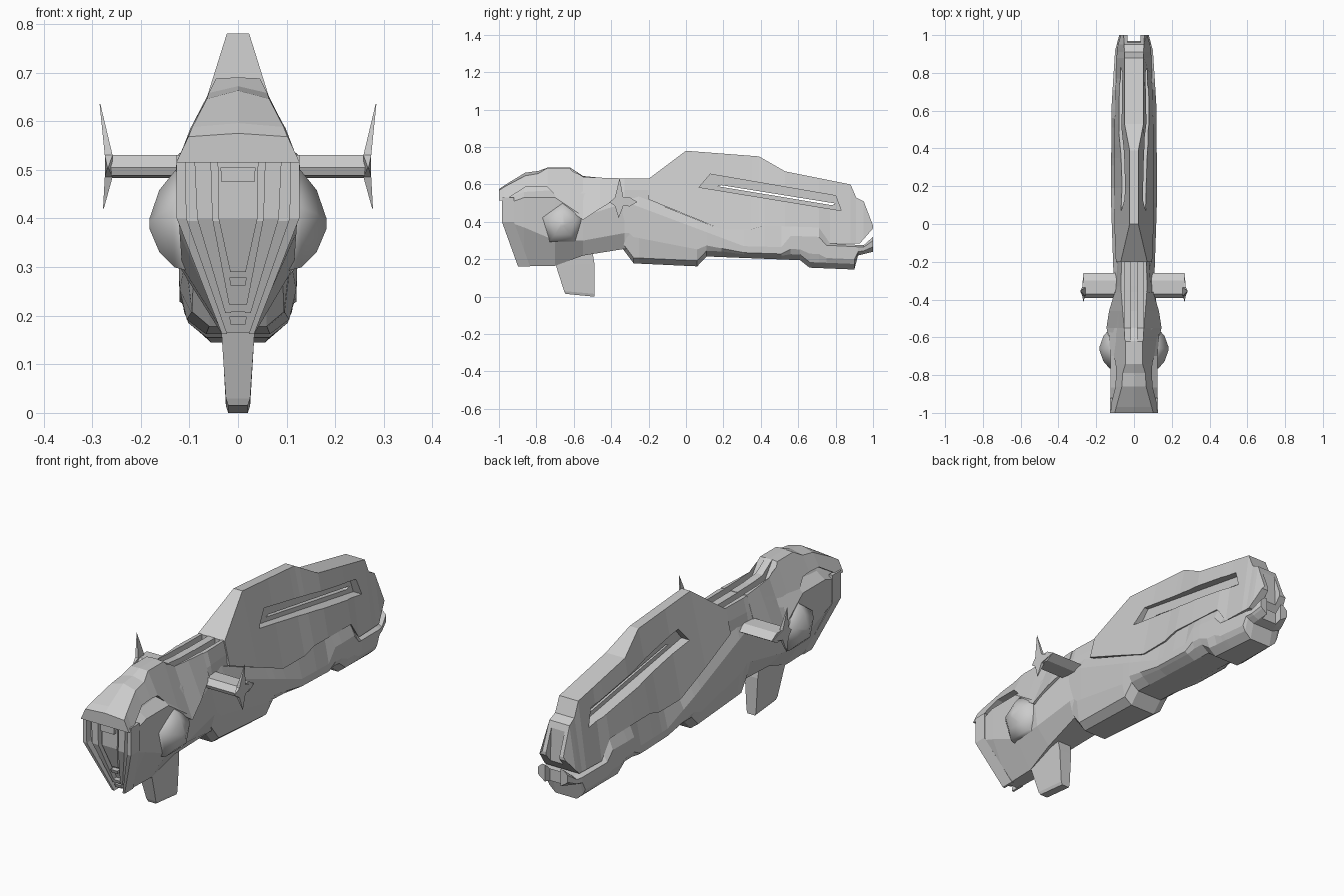
import bpy, bmesh, math

if "Cube" in bpy.data.objects:
    bpy.data.objects.remove(bpy.data.objects["Cube"])


def skin(name, rings, mirror=False):
    """Closed solid through a list of equally long point rings."""
    bm = bmesh.new()
    vs = [[bm.verts.new(p) for p in r] for r in rings]
    n = len(rings[0])
    for a, b in zip(vs, vs[1:]):
        for i in range(n):
            j = (i + 1) % n
            bm.faces.new((a[i], a[j], b[j], b[i]))
    bm.faces.new(vs[0])
    bm.faces.new(vs[-1])
    bmesh.ops.remove_doubles(bm, verts=bm.verts, dist=1e-4)
    bmesh.ops.recalc_face_normals(bm, faces=bm.faces)
    me = bpy.data.meshes.new(name)
    bm.to_mesh(me)
    bm.free()
    ob = bpy.data.objects.new(name, me)
    bpy.context.collection.objects.link(ob)
    if mirror:
        ob.modifiers.new("mirror", 'MIRROR')
    return ob


def section(y, half):
    """Full ring at station y from a right half outline, top to bottom."""
    return [(x, y, z) for x, z in half] + [(-x, y, z) for x, z in reversed(half)]


def at(curve, y):
    """Height or width of a polyline at y."""
    if y <= curve[0][0]:
        return curve[0][1]
    for (a, u), (b, v) in zip(curve, curve[1:]):
        if y <= b:
            return u + (v - u) * (y - a) / (b - a)
    return curve[-1][1]


def side_prism(name, yz, x0, x1):
    return skin(name, [[(x, y, z) for y, z in yz] for x in (x0, x1)])


def cut(ob, cutter):
    m = ob.modifiers.new("cut", 'BOOLEAN')
    m.object, m.operation, m.solver = cutter, 'DIFFERENCE', 'EXACT'
    bpy.context.view_layer.objects.active = ob
    bpy.ops.object.modifier_apply(modifier=m.name)
    cutter.hide_render = True
    bpy.data.objects.remove(cutter)


# Front body and neck
core = skin("front_body", [section(y, h) for y, h in [
    (-.95, [(.07, .56), (.10, .53), (.122, .50), (.122, .40), (.112, .395)]),
    (-.865, [(.05, .60), (.08, .56), (.125, .53), (.12, .37), (.03, .165)]),
    (-.70, [(.04, .64), (.075, .57), (.125, .53), (.115, .30), (.035, .165)]),
    (-.55, [(.05, .63), (.09, .55), (.135, .43), (.12, .30), (.05, .22)]),
    (-.33, [(.07, .632), (.088, .57), (.10, .50), (.108, .34), (.085, .255)]),
    (-.05, [(.06, .63), (.07, .57), (.078, .48), (.085, .34), (.08, .25)])]])

# Armoured hood with an arched lower edge
hood = skin("hood", [section(y, h) for y, h in [
    (-1.0, [(0, .575), (.102, .568), (.127, .515)]),
    (-.97, [(0, .596), (.094, .588), (.125, .515)]),
    (-.86, [(0, .663), (.064, .646), (.098, .585)]),
    (-.79, [(0, .672), (.060, .658), (.095, .588)]),
    (-.74, [(0, .69), (.045, .688), (.097, .585)]),
    (-.62, [(0, .69), (.045, .688), (.128, .46)]),
    (-.55, [(0, .645), (.052, .64), (.146, .41)]),
    (-.46, [(0, .636), (.060, .636), (.132, .47)]),
    (-.36, [(0, .634), (.068, .634), (.102, .53)])]])

# Upper rear hull, widest along its lower edge
top_z = [(-.2, .63), (0, .78), (.39, .75), (.53, .67), (.88, .60), (.91, .53), (.95, .51), (1, .38)]
low_z = [(-.25, .54), (.19, .36), (.35, .36), (.42, .38), (.71, .37), (.77, .285), (.93, .285), (1, .365)]
top_w = [(-.2, .07), (0, .023), (.39, .023), (.53, .05), (.9, .05), (1, .055)]
low_w = [(-.2, .096), (0, .104), (.4, .107), (.8, .095), (.93, .09), (1, .07)]
stations = sorted({y for c in (top_z, low_z) for y, _ in c} - {-.25})
upper = skin("upper_hull", [section(y, [
    (at(top_w, y), at(top_z, y)), (at(low_w, y), at(low_z, y))]) for y in stations])

# Twin channels along the neck
for s in (1, -1):
    for ob in (core, hood):
        cut(ob, side_prism("channel_cutter", [(-.63, .70), (-.55, .59), (-.17, .59), (-.10, .72)],
                           s * .018, s * .05))

# Side recesses and the thin slit through the hull
for s in (1, -1):
    cut(upper, side_prism("recess_cutter", [(.07, .585), (.13, .655), (.80, .54), (.83, .46)],
                          s * .025, s * .2))
cut(upper, side_prism("slit_cutter", [(.17, .590), (.19, .596), (.80, .498), (.78, .489)], -.2, .2))

# Lower rear hull with stepped ledge and stepped keel
ledge_in = [(-.34, .55), (-.25, .535), (.19, .36), (.35, .36), (.42, .38), (.71, .37),
            (.77, .285), (.95, .275), (1, .32)]
ledge_out = [(-.34, .51), (-.25, .48), (.31, .27), (.51, .265), (.56, .325), (.71, .32),
             (.75, .275), (.95, .265), (1, .30)]
keel = [(-.34, .258), (-.28, .178), (.06, .162), (.11, .215), (.61, .195), (.66, .155),
        (.90, .145), (.92, .22), (1, .24)]
width = [(-.34, .104), (-.2, .112), (.1, .121), (.6, .12), (.8, .108), (.92, .10), (1, .078)]
stations = sorted({y for c in (ledge_in, ledge_out, keel) for y, _ in c})
rings = []
for y in stations:
    w, k, o = at(width, y), at(keel, y), at(ledge_out, y)
    rings.append(section(y, [(w - .022, at(ledge_in, y)), (w, o),
                             (w, k + (o - k) * .45), (w * .88, k + .03 * min(1, (o - k) / .1)),
                             (w * .55, k)]))
lower = skin("lower_hull", rings)

# Notches in the stern
cut(upper, side_prism("stern_cutter", [(.975, .2), (.95, .7), (1.1, .7), (1.1, .2)], -.035, .035))
cut(lower, side_prism("stern_cutter", [(.965, .2), (.965, .7), (1.1, .7), (1.1, .2)], -.04, .04))

# Keel fin under the head
skin("keel_fin", [
    [(x * w, y, z) for x, y, z in [(-1, a, za), (1, a, za), (1, b, zb), (-1, b, zb)]]
    for w, a, za, b, zb in [(.037, -.72, .24, -.50, .24), (.034, -.695, .165, -.49, .18),
                            (.025, -.652, .03, -.49, .015), (.02, -.645, .015, -.49, 0)]])


# Grille ribs on the sloping front face
def face_y(z):
    return -.97 + max(0, .40 - z) * .36


def rib(name, spans, depth, mirror=True):
    skin(name, [[(a, face_y(z) - depth, z), (b, face_y(z) - depth, z),
                 (b, face_y(z) + .05, z), (a, face_y(z) + .05, z)] for a, b, z in spans], mirror)


rib("outer_rib", [(.108, .126, .53), (.106, .126, .40), (.022, .033, .162)], .014)
rib("inner_rib", [(.056, .090, .530), (.052, .084, .40), (.014, .026, .205)], .004)
rib("centre_plate", [(-.042, .042, .53), (-.040, .040, .40), (-.016, .016, .29)], -.006, False)
rib("brow_plate", [(-.036, .036, .505), (-.034, .034, .475)], .012, False)
for z in (.27, .215, .19):
    rib("grille_bar", [(-.018, .018, z + .008), (-.015, .015, z - .008)], .006, False)

# Side pods: five-sided domes with a shallow cap
pod = skin("side_pod", [
    [(x, -.66 + r * math.sin(math.tau * i / 5), .388 + r * math.cos(math.tau * i / 5)) for i in range(5)]
    for x, r in ((.09, .122), (.130, .110), (.162, .070), (.182, .012))], True)
bpy.ops.object.select_all(action='DESELECT')
pod.select_set(True)
bpy.context.view_layer.objects.active = pod
bpy.ops.object.shade_smooth_by_angle(angle=math.radians(50))

# Stub wings
skin("stub_wing", [[(x, y, z) for y, z in [(-.26, .507), (-.30, .53), (-.37, .53),
                                           (-.392, .505), (-.385, .488), (-.30, .483)]]
                   for x in (.07, .268)], True)

# Four-pointed wing tip blades, thick at the waist and sharp at the tips
star = [(.284, -.355, .635), (.268, -.335, .53), (.268, -.262, .505), (.268, -.335, .485),
        (.277, -.36, .42), (.268, -.38, .485), (.268, -.41, .505), (.268, -.38, .53)]
skin("wing_blade", [[(x + (d if i % 2 else d * .1), y, z) for i, (x, y, z) in enumerate(star)]
                    for d in (-.010, .006)], True)
